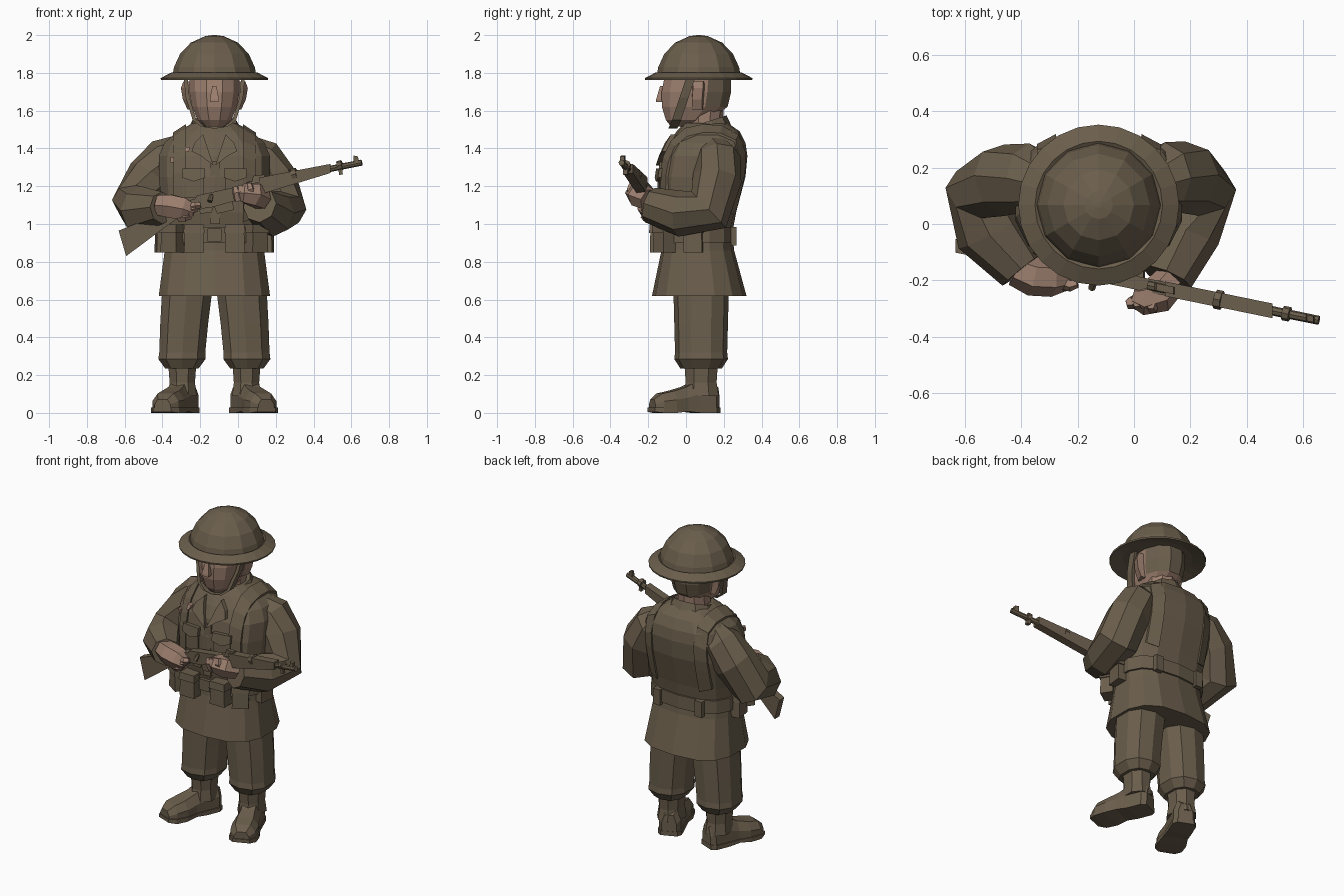
import bpy, bmesh, math
from mathutils import Vector, Matrix
from mathutils.bvhtree import BVHTree

if "Cube" in bpy.data.objects:
    bpy.data.objects.remove(bpy.data.objects["Cube"])

CX = -0.125  # body centre line


def material(name, rgb):
    m = bpy.data.materials.new(name)
    m.diffuse_color = (*rgb, 1)
    m.use_nodes = True
    m.node_tree.nodes["Principled BSDF"].inputs["Base Color"].default_value = m.diffuse_color
    return m


KHAKI = material("khaki", (0.145, 0.112, 0.072))
SKIN = material("skin", (0.33, 0.21, 0.155))


def finish(name, bm, *mats):
    bmesh.ops.recalc_face_normals(bm, faces=bm.faces)
    me = bpy.data.meshes.new(name)
    bm.to_mesh(me)
    bm.free()
    ob = bpy.data.objects.new(name, me)
    bpy.context.collection.objects.link(ob)
    for m in mats:
        me.materials.append(m)
    return ob


def loft(name, rings, mat=KHAKI, closed=True):
    bm = bmesh.new()
    vs = [[bm.verts.new(p) for p in r] for r in rings]
    n = len(vs[0])
    for a, b in zip(vs, vs[1:]):
        for i in range(n):
            j = (i + 1) % n
            bm.faces.new((a[i], a[j], b[j], b[i]))
    if closed:
        bm.faces.new(vs[0])
        bm.faces.new(vs[-1])
    return finish(name, bm, mat)


def ring(z, cx, y0, y1, rx, n=12, p=2.5, tilt=0.0):
    """Horizontal rounded-box ring between y0 and y1."""
    cy, ry, out = (y0 + y1) / 2, (y1 - y0) / 2, []
    for i in range(n):
        a = 2 * math.pi * (i + 0.5) / n
        c, s = math.cos(a), math.sin(a)
        x = math.copysign(abs(c) ** (2 / p), c) * rx
        y = math.copysign(abs(s) ** (2 / p), s) * ry
        out.append(Vector((cx + x, cy + y, z + tilt * y)))
    return out


def tube(name, pts, radii, mat=KHAKI, n=8):
    pts, rings = [Vector(p) for p in pts], []
    d = (pts[-1] - pts[0]).normalized()
    ref = Vector((0, 0, 1)) if abs(d.x) > 0.75 else Vector((1, 0, 0))
    for i, p in enumerate(pts):
        t = (pts[min(i + 1, len(pts) - 1)] - pts[max(i - 1, 0)]).normalized()
        u = t.cross(ref).normalized()
        v = t.cross(u)
        rings.append([p + radii[i] * (u * math.cos(a) + v * math.sin(a))
                      for a in (2 * math.pi * k / n for k in range(n))])
    return loft(name, rings, mat)


def box(name, loc, size, mat=KHAKI, rz=0.0, ry=0.0, taper=1.0):
    bm = bmesh.new()
    bmesh.ops.create_cube(bm, size=1)
    for v in bm.verts:
        if v.co.z > 0:
            v.co.x *= taper
            v.co.y *= taper
    bmesh.ops.transform(bm, verts=bm.verts, matrix=Matrix.Translation(loc)
                        @ Matrix.Rotation(rz, 4, 'Z') @ Matrix.Rotation(ry, 4, 'Y')
                        @ Matrix.Diagonal((*size, 1)))
    return finish(name, bm, mat)


# Steel helmet: faceted dome and wide shallow brim
HY = 0.067


def circle(r, z, n):
    return [Vector((CX + r * math.cos(2 * math.pi * i / n), HY + r * math.sin(2 * math.pi * i / n), z))
            for i in range(n)]


loft("helmet_dome", [circle(r, z, 12) for r, z in
     ((.222, 1.785), (.214, 1.83), (.182, 1.90), (.125, 1.96), (.05, 1.994), (.01, 2.0))])
loft("helmet_brim", [circle(r, z, 24) for r, z in
     ((.205, 1.79), (.226, 1.803), (.285, 1.772), (.283, 1.762), (.205, 1.782))])

# Head, with hair on the rear upper faces
head = loft("head", [ring(z, CX, a, b, r, p=2.3) for z, a, b, r in
            ((1.515, -.08, .05, .05), (1.55, -.11, .13, .092), (1.62, -.133, .225, .122),
             (1.70, -.135, .245, .137), (1.82, -.11, .24, .137))], SKIN)
head.data.materials.append(KHAKI)
for f in head.data.polygons:
    if f.center.y > 0.09 and f.center.z > 1.6:
        f.material_index = 1
loft("neck", [ring(z, CX, a, b, r, 10, 2) for z, a, b, r in
     ((1.44, -.01, .19, .10), (1.62, .0, .20, .10))], SKIN)
loft("nose", [ring(1.645, CX, -.165, -.12, .03, 4), ring(1.66, CX, -.163, -.12, .032, 4),
              ring(1.73, CX, -.14, -.12, .015, 4)], SKIN)
for s in (-1, 1):
    loft("ear", [[Vector((CX + s * (x + a), y + b, z)) for a, b in
         ((-.03, -.03), (0, -.028), (.022, .025), (-.03, .035))]
         for x, y, z in ((.12, .06, 1.605), (.145, .06, 1.66), (.155, .065, 1.72), (.142, .065, 1.755))], SKIN)
    loft("chin_strap", [[Vector((CX + s * x + a, y + b, z)) for a, b in
         ((-.01, -.024), (.01, -.024), (.01, .024), (-.01, .024))]
         for x, y, z in ((.153, .03, 1.79), (.142, -.01, 1.67), (.105, -.05, 1.55),
                         (.06, -.065, 1.515), (0, -.07, 1.506))])

# Coat body flaring to the skirt hem
torso = loft("coat", [ring(z, CX, a, b, r, 14, 2.7) for z, a, b, r in
             ((.62, -.18, .32, .30), (.86, -.13, .255, .268), (.95, -.125, .245, .265),
              (1.06, -.145, .265, .28), (1.25, -.145, .315, .30), (1.36, -.125, .325, .30),
              (1.43, -.09, .315, .27), (1.49, -.05, .285, .20), (1.535, -.01, .22, .115))])
loft("belt", [ring(z, CX, -.145, .262, .28, 14, 2.7) for z in (.90, .985)])
loft("collar", [ring(z, CX, a, b, r, 10, 2.2, .32) for z, a, b, r in
     ((1.45, -.055, .25, .165), (1.535, -.035, .215, .122), (1.525, -.01, .19, .10))], closed=False)
bm = bmesh.new()
bm.from_mesh(torso.data)
skin_tree = BVHTree.FromBMesh(bm)
bm.free()


def plate(name, pts, lift=.018, mat=KHAKI):
    """Panel laid on the coat front; pts are offsets from the centre line and heights."""
    rows = ([], [])
    for dx, z in pts:
        h = skin_tree.ray_cast(Vector((CX + dx, -2, z)), Vector((0, 1, 0)))[0]
        rows[0].append(h + Vector((0, .01, 0)))
        rows[1].append(h - Vector((0, lift, 0)))
    return loft(name, rows, mat)


def strap(name, dx, width, a0, a1, steps=16):
    """Webbing swept over the shoulder, hugging the coat."""
    c, rings = Vector((CX + dx, .09, 1.15)), []
    for i in range(steps + 1):
        a = math.radians(a0 + (a1 - a0) * i / steps)
        d, r = Vector((0, -math.cos(a), math.sin(a))), []
        for w, off in ((-width, -.01), (width, -.01), (width, .014), (-width, .014)):
            o = c + Vector((w, 0, 0))
            h = skin_tree.ray_cast(o + d * 2, -d)[0]
            r.append(h + d * off)
        rings.append(r)
    return loft(name, rings)


plate("coat_placket", [(-.02, 1.0), (.03, 1.0), (.03, 1.33), (-.02, 1.33)], .014)
box("buckle", (CX, -.15, .942), (.075, .03, .07))
# Small bare spots beside the right strap
plate("skin_spot", [(-.155, 1.38), (-.135, 1.385), (-.13, 1.405), (-.155, 1.41)], .03, SKIN)
plate("skin_spot", [(-.232, 1.325), (-.215, 1.325), (-.215, 1.355), (-.232, 1.355)], .03, SKIN)
for s in (-1, 1):
    plate("lapel", [(s * x, z) for x, z in
          ((.005, 1.31), (.07, 1.36), (.12, 1.385), (.105, 1.43), (.06, 1.475), (.045, 1.43))], .026)
    plate("chest_pocket", [(s * x, z) for x, z in ((.055, 1.14), (.165, 1.14), (.165, 1.27), (.055, 1.27))], .014)
    plate("pocket_flap", [(s * x, z) for x, z in
          ((.05, 1.245), (.11, 1.225), (.17, 1.245), (.17, 1.295), (.05, 1.295))], .026)
    strap("shoulder_strap", s * .185, .034, -32, 212)

    # Belt pouches wrapping from the front round to the side
    for dx, y, rz, w in ((.108, -.152, 0, .105), (.222, -.115, .6, .10), (.272, .04, 1.45, .10)):
        x = CX + s * dx
        box("pouch", (x, y, .92), (w, .078, .14), rz=s * rz, taper=.93)
        box("pouch_flap", (x, y, .975), (w + .008, .088, .045), rz=s * rz, taper=.9)
    box("belt_tab", (CX + s * .15, .253, .935), (.05, .03, .10))

    # Trousers gathered over the gaiters
    loft("trouser_leg", [ring(z, CX + s * c, .08 - r2, .08 + r2, r, 10, 2.4) for z, c, r, r2 in
         ((.235, .172, .092, .11), (.285, .172, .13, .142), (.32, .17, .127, .138),
          (.47, .16, .132, .142), (.66, .143, .139, .147), (.80, .13, .12, .14))])
    loft("gaiter", [ring(z, CX + s * .17, .08 - r2, .08 + r2, r, 8, 2.2) for z, r, r2 in
         ((.09, .082, .10), (.16, .072, .088), (.26, .08, .095))])

    # Boots turned outward
    f = Vector((s * math.sin(.39), -math.cos(.39), 0))
    side, base = Vector((f.y, -f.x, 0)), Vector((CX + s * .168, .08, 0))
    stations = ((-.088, .045, .12), (-.06, .066, .15), (.03, .066, .16), (.10, .068, .125),
                (.17, .08, .105), (.24, .075, .09), (.28, .045, .06))
    loft("boot", [[base + f * d + side * w * k + Vector((0, 0, .012 + h * q)) for k, q in
         ((-1, 0), (-1, .55), (-.6, 1), (.6, 1), (1, .55), (1, 0))] for d, w, h in stations])
    loft("boot_sole", [[base + f * d * 1.02 + side * (w + .006) * k + Vector((0, 0, z)) for k, z in
         ((-1, lo), (-1, .028), (1, .028), (1, lo))]
         for (d, w, h), lo in zip(stations, (0, 0, 0, .008, 0, 0, .006))])

# Puffed sleeves bent at the elbow
tube("right_sleeve", [(-.29, .15, 1.41), (-.37, .165, 1.35), (-.46, .155, 1.25), (-.54, .11, 1.11),
     (-.51, -.03, 1.075), (-.40, -.165, 1.085)], (.075, .12, .13, .13, .125, .085))
tube("left_sleeve", [(.04, .15, 1.41), (.11, .17, 1.35), (.18, .165, 1.24), (.23, .12, 1.075),
     (.185, -.03, 1.055), (.115, -.19, 1.10)], (.075, .12, .13, .132, .122, .095))


# Hands closed round the rifle
def hand(name, pts, radii, tip, step, curl):
    tube(name, pts, radii, SKIN, 6)
    for k in range(4):
        a = Vector(tip) + Vector(step) * k
        tube(name + "_finger", [a, a + Vector(curl) * .6 + Vector((0, -.01, 0)), a + Vector(curl)],
             (.022, .022, .016), SKIN, 5)


hand("right_hand", [(-.42, -.16, 1.10), (-.36, -.185, 1.095), (-.29, -.19, 1.08), (-.235, -.19, 1.06)],
     (.06, .07, .068, .045), (-.315, -.205, 1.03), (.018, 0, .02), (.06, -.005, .01))
hand("left_hand", [(.13, -.20, 1.13), (.085, -.25, 1.155), (.03, -.265, 1.165), (-.005, -.255, 1.165)],
     (.06, .068, .058, .035), (.0, -.27, 1.125), (.025, -.004, .006), (-.015, -.005, .07))


# Rifle: side outlines sheared along the aiming line
def aim(x, z, dy=0.0):
    return Vector((x, -.207 - .205 * x + dy, z))


def outline(name, pts, half):
    return loft(name, [[aim(x, z, d) for x, z in pts] for d in (-half, half)])


outline("rifle_butt", [(-.632, .965), (-.42, 1.05), (-.30, 1.115), (-.18, 1.145), (-.15, 1.09),
                       (-.28, 1.055), (-.37, .995), (-.592, .83)], .024)
outline("rifle_receiver", [(-.24, 1.10), (-.22, 1.15), (.14, 1.23), (.14, 1.165), (-.15, 1.085)], .024)
outline("rifle_handguard", [(.11, 1.245), (.30, 1.282), (.49, 1.318), (.49, 1.27), (.13, 1.16)], .026)
outline("rifle_magazine", [(-.13, 1.10), (-.03, 1.12), (-.02, 1.075), (-.11, 1.055)], .016)
outline("trigger_guard", [(-.21, 1.09), (-.13, 1.09), (-.14, 1.06), (-.20, 1.055)], .007)
outline("rear_sight", [(.07, 1.215), (.08, 1.255), (.14, 1.262), (.15, 1.23)], .013)
outline("front_sight", [(.61, 1.33), (.612, 1.362), (.635, 1.358), (.64, 1.33)], .011)
outline("bayonet_lug", [(.53, 1.31), (.55, 1.315), (.555, 1.262), (.535, 1.26)], .012)
tube("rifle_barrel", [aim(.05, 1.205), aim(.655, 1.325)], (.018, .016))
for x, r in ((.30, .034), (.54, .026)):
    z = 1.19 + .20 * x + .012
    tube("barrel_band", [aim(x - .012, z - .003), aim(x + .012, z + .003)], (r, r))
tube("rifle_bolt", [aim(-.14, 1.15), aim(-.14, 1.15, -.03), aim(-.15, 1.12, -.05)], (.01, .01, .014), n=6)
